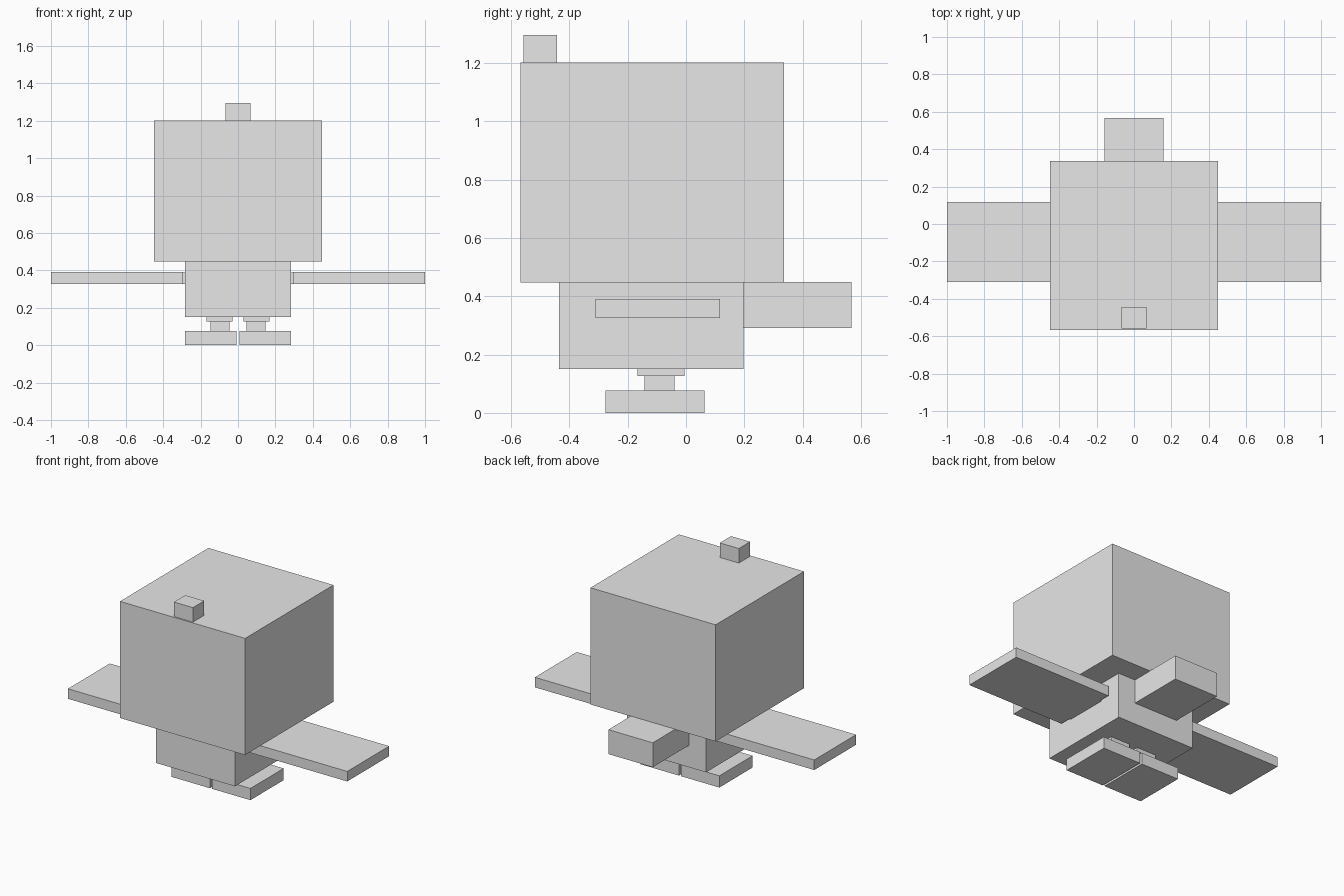
import bpy
import bmesh
from mathutils import Vector

cube = bpy.data.objects.get("Cube")
if cube:
    bpy.data.objects.remove(cube, do_unlink=True)

# One plain grey for the whole model
grey = bpy.data.materials.new("light_grey")
grey.use_nodes = True
colour = (0.8, 0.8, 0.8, 1.0)
grey.diffuse_color = colour
grey.node_tree.nodes["Principled BSDF"].inputs["Base Color"].default_value = colour


def box(name, x, y, z):
    """Flat-faced box spanning the given (low, high) ranges."""
    low, high = (Vector(corner) for corner in zip(x, y, z))
    bm = bmesh.new()
    bmesh.ops.create_cube(bm, size=1)
    bmesh.ops.scale(bm, vec=high - low, verts=bm.verts)
    mesh = bpy.data.meshes.new(name)
    bm.to_mesh(mesh)
    bm.free()
    mesh.materials.append(grey)
    obj = bpy.data.objects.new(name, mesh)
    obj.location = (low + high) / 2
    bpy.context.collection.objects.link(obj)
    return obj


def pair(name, x, y, z):
    """Matching boxes on the left (+x) and right (-x)."""
    box("left_" + name, x, y, z)
    box("right_" + name, (-x[1], -x[0]), y, z)


# Head, crest, body and tail
box("head", (-0.448, 0.448), (-0.567, 0.337), (0.447, 1.202))
box("crest", (-0.068, 0.068), (-0.558, -0.443), (1.202, 1.296))
box("body", (-0.283, 0.283), (-0.435, 0.198), (0.15, 0.447))
box("tail", (-0.159, 0.159), (0.198, 0.567), (0.291, 0.449))

# Wings on short shoulder joints
pair("wing", (0.295, 1.0), (-0.311, 0.117), (0.326, 0.391))
pair("shoulder", (0.283, 0.295), (-0.24, 0.04), (0.328, 0.389))

# Hips, legs and feet
pair("hip", (0.029, 0.168), (-0.166, -0.006), (0.126, 0.15))
pair("leg", (0.046, 0.147), (-0.143, -0.04), (0.076, 0.126))
pair("foot", (0.007, 0.283), (-0.277, 0.063), (0.0, 0.076))
